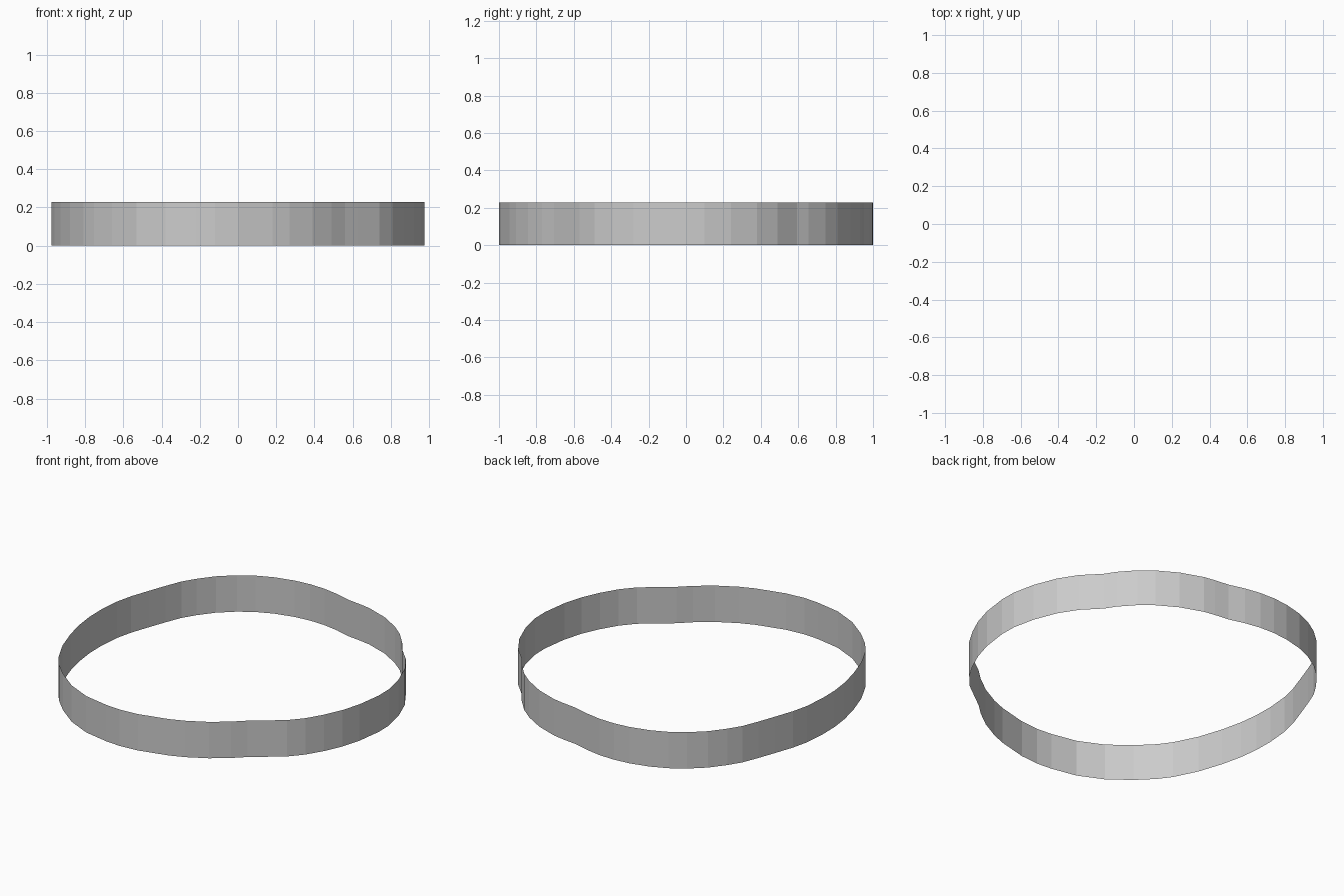
import bpy, bmesh

HEIGHT = 0.228

# Irregular outline of the band, counter-clockwise from the right side
OUTLINE = [
    (0.977, 0.0), (0.975, 0.1), (0.945, 0.24), (0.89, 0.38), (0.82, 0.49),
    (0.72, 0.593), (0.68, 0.655), (0.60, 0.745), (0.52, 0.81), (0.40, 0.88),
    (0.26, 0.93), (0.19, 0.942), (0.10, 0.953), (0.0, 0.98), (-0.1, 0.997),
    (-0.2, 1.0), (-0.3, 0.99), (-0.42, 0.96), (-0.52, 0.917), (-0.61, 0.86),
    (-0.70, 0.78), (-0.77, 0.69), (-0.82, 0.61), (-0.86, 0.51), (-0.90, 0.40),
    (-0.94, 0.285), (-0.965, 0.18), (-0.977, 0.04), (-0.975, -0.08), (-0.96, -0.2),
    (-0.93, -0.33), (-0.88, -0.48), (-0.81, -0.62), (-0.755, -0.695), (-0.66, -0.79),
    (-0.53, -0.89), (-0.38, -0.96), (-0.22, -0.992), (-0.12, -1.0), (0.0, -0.99),
    (0.18, -0.945), (0.27, -0.91), (0.39, -0.845), (0.49, -0.77), (0.56, -0.705),
    (0.63, -0.653), (0.74, -0.57), (0.81, -0.49), (0.87, -0.39), (0.92, -0.28),
    (0.955, -0.16),
]

# Thin open band: the outline raised straight up, without caps
bm = bmesh.new()
low = [bm.verts.new((x, y, 0)) for x, y in OUTLINE]
high = [bm.verts.new((x, y, HEIGHT)) for x, y in OUTLINE]
n = len(OUTLINE)
for i in range(n):
    j = (i + 1) % n
    bm.faces.new((low[i], low[j], high[j], high[i]))
mesh = bpy.data.meshes.new("band")
bm.to_mesh(mesh)
bm.free()
bpy.context.collection.objects.link(bpy.data.objects.new("band", mesh))
